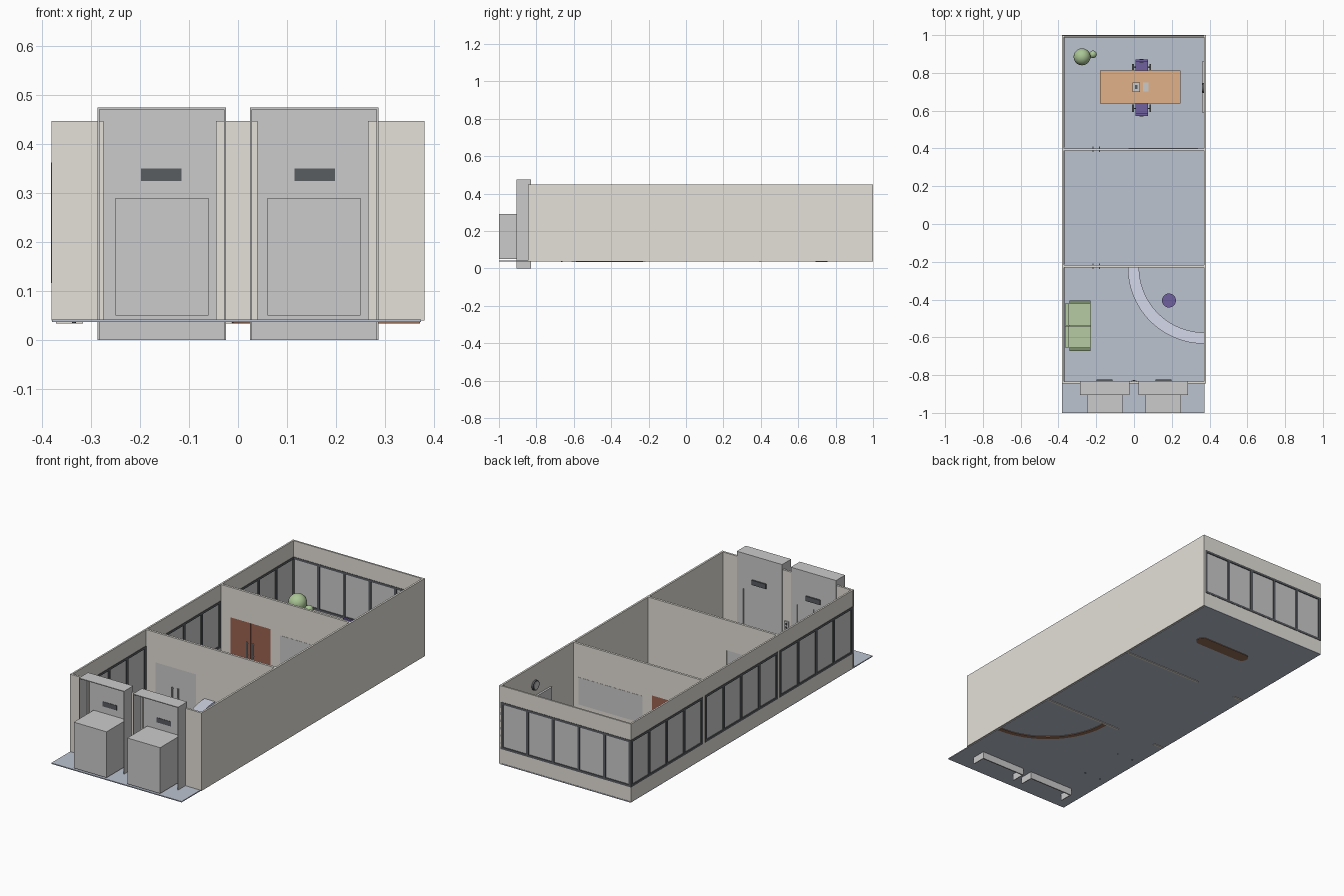
import bpy, bmesh
from math import pi, sin, cos
from mathutils import Matrix, Vector

if "Cube" in bpy.data.objects:
    bpy.data.objects.remove(bpy.data.objects["Cube"])


def mat(name, r, g, b):
    m = bpy.data.materials.new(name)
    m.diffuse_color = (r, g, b, 1)
    m.use_nodes = True
    m.node_tree.nodes["Principled BSDF"].inputs["Base Color"].default_value = m.diffuse_color
    return m


WALL = mat("wall_paint", .78, .75, .69)
FLOOR = mat("floor_blue", .50, .55, .63)
DARK = mat("dark_frame", .10, .11, .12)
BROWN = mat("door_brown", .33, .12, .08)
ORANGE = mat("table_wood", .75, .45, .25)
BASE = mat("base_brown", .30, .16, .10)
LAV = mat("counter_lavender", .66, .69, .82)
PURPLE = mat("seat_purple", .16, .12, .35)
GREEN = mat("sofa_green", .46, .60, .37)
DGREEN = mat("sofa_arm_green", .20, .28, .15)
LEAF = mat("leaf_green", .40, .56, .30)


def finish(name, bm, m=None, smooth=False):
    bmesh.ops.recalc_face_normals(bm, faces=bm.faces)
    me = bpy.data.meshes.new(name)
    bm.to_mesh(me)
    bm.free()
    ob = bpy.data.objects.new(name, me)
    bpy.context.collection.objects.link(ob)
    if m:
        me.materials.append(m)
    if smooth:
        bpy.context.view_layer.objects.active = ob
        ob.select_set(True)
        bpy.ops.object.shade_smooth_by_angle()
        ob.select_set(False)
    return ob


def box(name, x, y, z, m=None):
    """Box from (min, max) pairs."""
    bm = bmesh.new()
    size = [abs(a[1] - a[0]) for a in (x, y, z)]
    mid = [(a[0] + a[1]) / 2 for a in (x, y, z)]
    bmesh.ops.create_cube(bm, size=1, matrix=Matrix.Translation(mid) @ Matrix.Diagonal((*size, 1)))
    return finish(name, bm, m)


def cyl(name, c, r, h, m=None, axis='Z', r2=None, n=24):
    bm = bmesh.new()
    rot = Matrix.Rotation(pi / 2, 4, 'Y') if axis == 'X' else Matrix()
    bmesh.ops.create_cone(bm, cap_ends=True, segments=n, radius1=r, radius2=r if r2 is None else r2,
                          depth=h, matrix=Matrix.Translation(c) @ rot)
    return finish(name, bm, m, True)


def prism(name, pts, z0, z1, m):
    bm = bmesh.new()
    f = bm.faces.new([bm.verts.new((px, py, z0)) for px, py in pts])
    up = bmesh.ops.extrude_face_region(bm, geom=[f])
    bmesh.ops.translate(bm, vec=(0, 0, z1 - z0), verts=[v for v in up['geom'] if isinstance(v, bmesh.types.BMVert)])
    return finish(name, bm, m, True)


def arc(cx, cy, r, a0, a1, n):
    return [(cx + r * cos(a0 + (a1 - a0) * i / n), cy + r * sin(a0 + (a1 - a0) * i / n)) for i in range(n + 1)]


Z0, Z1 = .04, .447          # wall bottom and top
W0, W1 = .117, .363         # window bottom and top

# Floor and solid walls
box("floor", (-.38, .374), (-1, 1), (.037, .042), FLOOR)
box("right_wall", (.371, .381), (-.845, 1), (Z0, Z1), WALL)
for i, x in enumerate([(-.381, -.275), (-.045, .04), (.265, .381)]):
    box(f"front_wall_{i}", x, (-.845, -.834), (Z0, Z1), WALL)


# Walls with a row of windows; 'along' is the axis they run on
def window_wall(name, along, a, t, panes):
    def part(n, a, t, z, m=None):
        box(f"{name}_{n}", *((a, t) if along == 'x' else (t, a)), z, m)
    part("lower", a, t, (Z0, W0), WALL)
    part("upper", a, t, (W1, Z1), WALL)
    mid = (t[0] + t[1]) / 2
    part("glass", a, (mid - .002, mid + .002), (W0, W1))
    ft = (t[0] - .002, t[1] + .002)
    part("sill", a, ft, (W0, W0 + .012), DARK)
    part("head", a, ft, (W1 - .012, W1), DARK)
    for i in range(panes + 1):
        p = a[0] + .006 + (a[1] - a[0] - .012) * i / panes
        part(f"mullion_{i}", (p - .007, p + .007), ft, (W0, W1), DARK)


window_wall("back_wall", 'x', (-.38, .372), (.989, .998), 5)
for i, y in enumerate([(.405, .997), (-.214, .385), (-.834, -.232)]):
    window_wall(f"left_wall_{i}", 'y', y, (-.38, -.371), 4)
for i, y in enumerate([.395, -.223]):
    box(f"left_wall_post_{i}", (-.38, -.371), (y - .01, y + .01), (Z0, Z1), WALL)

# Partitions with double doors
DX0, DX1, DT = -.317, -.083, .29
for name, y, m in [("meeting", .395, BROWN), ("lobby", -.223, None)]:
    t = (y - .006, y + .006)
    box(name + "_partition_left", (-.372, DX0), t, (.034, Z1), WALL)
    box(name + "_partition_over_door", (DX0, DX1), t, (DT, Z1), WALL)
    mid = (DX0 + DX1) / 2
    for s in (-1, 1):
        box(f"{name}_door_leaf_{s}", (mid + s * .001, mid + s * .117), (y - .004, y + .004), (.042, DT), m)
        for f in (-1, 1):
            hx, hy = mid + s * .017, y + f * .012
            box(f"{name}_door_handle_{s}_{f}", (hx - .003, hx + .003), (hy - .003, hy + .003), (.11, .19))
            for z in (.12, .18):
                box(f"{name}_handle_stay_{s}_{f}", (hx - .002, hx + .002), (hy, y), (z - .002, z + .002))
    if m:   # interior window beside the meeting room door
        box("inner_window", (-.03, .34), (y - .007, y + .007), (.13, .272))
        box("meeting_partition_below", (DX1, .372), t, (.034, .13), WALL)
        box("meeting_partition_above", (DX1, .372), t, (.272, Z1), WALL)
        box("meeting_partition_mid", (DX1, -.03), t, (.13, .272), WALL)
        box("meeting_partition_end", (.34, .372), t, (.13, .272), WALL)
    else:
        box("lobby_partition_right", (DX1, .372), t, (.034, Z1), WALL)

# Two lifts: open-backed surround, car and doors
for s, side in ((-1, "left"), (1, "right")):
    def lift(n, x, y, z, m=None):
        box(f"{side}_lift_{n}", (s * x[0], s * x[1]), y, z, m)
    lift("outer_jamb", (.25, .287), (-.836, -.83), (0, .475))
    lift("inner_jamb", (.025, .06), (-.836, -.83), (0, .475))
    lift("header", (.06, .25), (-.836, -.83), (.29, .475))
    lift("threshold", (.06, .25), (-.836, -.83), (0, .05))
    lift("outer_side", (.283, .287), (-.905, -.832), (0, .475))
    lift("inner_side", (.025, .029), (-.905, -.832), (0, .475))
    lift("top", (.025, .287), (-.905, -.832), (.471, .475))
    lift("car", (.06, .25), (-1, -.84), (.05, .29))
    lift("door_inner", (.061, .1545), (-.84, -.834), (.05, .289))
    lift("door_outer", (.1555, .249), (-.84, -.834), (.05, .289))
    lift("indicator", (.115, .198), (-.838, -.823), (.325, .35), DARK)
box("call_button_plate", (-.012, .012), (-.834, -.828), (.14, .185))
for z in (.153, .172):
    box("call_button", (-.005, .005), (-.828, -.825), (z - .005, z + .005), DARK)

# Curved reception counter and stool
for n, r0, r1, z0, z1, m in [("counter_top", .345, .405, .165, .177, LAV), ("counter_base", .36, .384, .034, .165, BASE)]:
    pts = arc(.372, -.229, r0, pi, 1.5 * pi, 24) + arc(.372, -.229, r1, 1.5 * pi, pi, 24)
    prism(n, pts, z0, z1, m)
cyl("stool_seat", (.185, -.405, .105), .037, .014, PURPLE, n=32)
cyl("stool_stem", (.185, -.405, .071), .005, .058, DARK)
cyl("stool_foot", (.185, -.405, .045), .028, .006, DARK)

# Sofa
box("sofa_frame", (-.345, -.23), (-.655, -.42), (.055, .08), GREEN)
for i, y in enumerate([(-.655, -.54), (-.537, -.42)]):
    box(f"sofa_cushion_{i}", (-.345, -.228), y, (.08, .1), GREEN)
    box(f"sofa_back_{i}", (-.365, -.343), y, (.06, .155), GREEN)
for i, y in enumerate([(-.672, -.655), (-.42, -.405)]):
    box(f"sofa_arm_{i}", (-.342, -.23), y, (.055, .125), DGREEN)
    for x in (-.335, -.24):
        cyl(f"sofa_leg_{i}", (x, sum(y) / 2, .046), .004, .022, DARK, n=12)

# Meeting table with a rounded pedestal
box("table_top", (-.18, .245), (.637, .812), (.12, .131), ORANGE)
prism("table_pedestal", arc(.16, .725, .032, -pi / 2, pi / 2, 10) + arc(-.095, .725, .032, pi / 2, 1.5 * pi, 10), .034, .12, BASE)
box("desk_unit", (-.008, .032), (.698, .75), (.131, .139))
box("desk_unit_dial", (.006, .018), (.715, .735), (.139, .141), DARK)
box("notepad", (.048, .078), (.702, .748), (.131, .135))

# Two office chairs facing the table
for s, y0 in ((1, .83), (-1, .612)):
    n = "back_chair_" if s > 0 else "front_chair_"
    def yy(a, b):
        return (y0 + s * a, y0 + s * b)
    box(n + "seat", (.007, .073), yy(-.04, .03), (.09, .102), PURPLE)
    box(n + "backrest", (.007, .073), yy(.028, .04), (.11, .192), PURPLE)
    box(n + "back_support", (.03, .05), yy(.026, .044), (.085, .15), DARK)
    for x in (-.006, .086):
        box(n + "armrest", (x - .005, x + .005), yy(-.02, .018), (.122, .128), DARK)
        box(n + "arm_post", (x - .003, x + .003), yy(-.003, .003), (.088, .122), DARK)
    box(n + "arm_bar", (-.008, .088), yy(-.003, .003), (.084, .09), DARK)
    cyl(n + "stem", (.04, y0, .066), .005, .04, DARK)
    box(n + "foot_x", (.008, .072), yy(-.004, .004), (.043, .051), DARK)
    box(n + "foot_y", (.036, .044), yy(-.032, .032), (.043, .051), DARK)

# Screen and clock on the right wall
box("wall_screen", (.361, .371), (.59, .86), (.14, .288))
cyl("clock_rim", (.367, .72, .345), .026, .01, DARK, 'X', n=32)
cyl("clock_face", (.363, .72, .345), .02, .006, None, 'X', n=32)

# Potted tree
cyl("plant_pot", (-.265, .885, .065), .02, .046, BASE, r2=.028)
cyl("plant_trunk", (-.265, .885, .125), .005, .09, BASE, n=10)
for i, (x, y, z, r) in enumerate([(-.275, .885, .19, .045), (-.217, .898, .165, .02)]):
    bm = bmesh.new()
    bmesh.ops.create_icosphere(bm, subdivisions=3, radius=r, matrix=Matrix.Translation((x, y, z)))
    finish(f"plant_leaves_{i}", bm, LEAF, True)
bm = bmesh.new()
d = Vector((.045, .013, .035))
bmesh.ops.create_cone(bm, cap_ends=True, segments=8, radius1=.004, radius2=.003, depth=d.length,
                      matrix=Matrix.Translation((-.242, .891, .147)) @ d.to_track_quat('Z', 'Y').to_matrix().to_4x4())
finish("plant_branch", bm, BASE)
